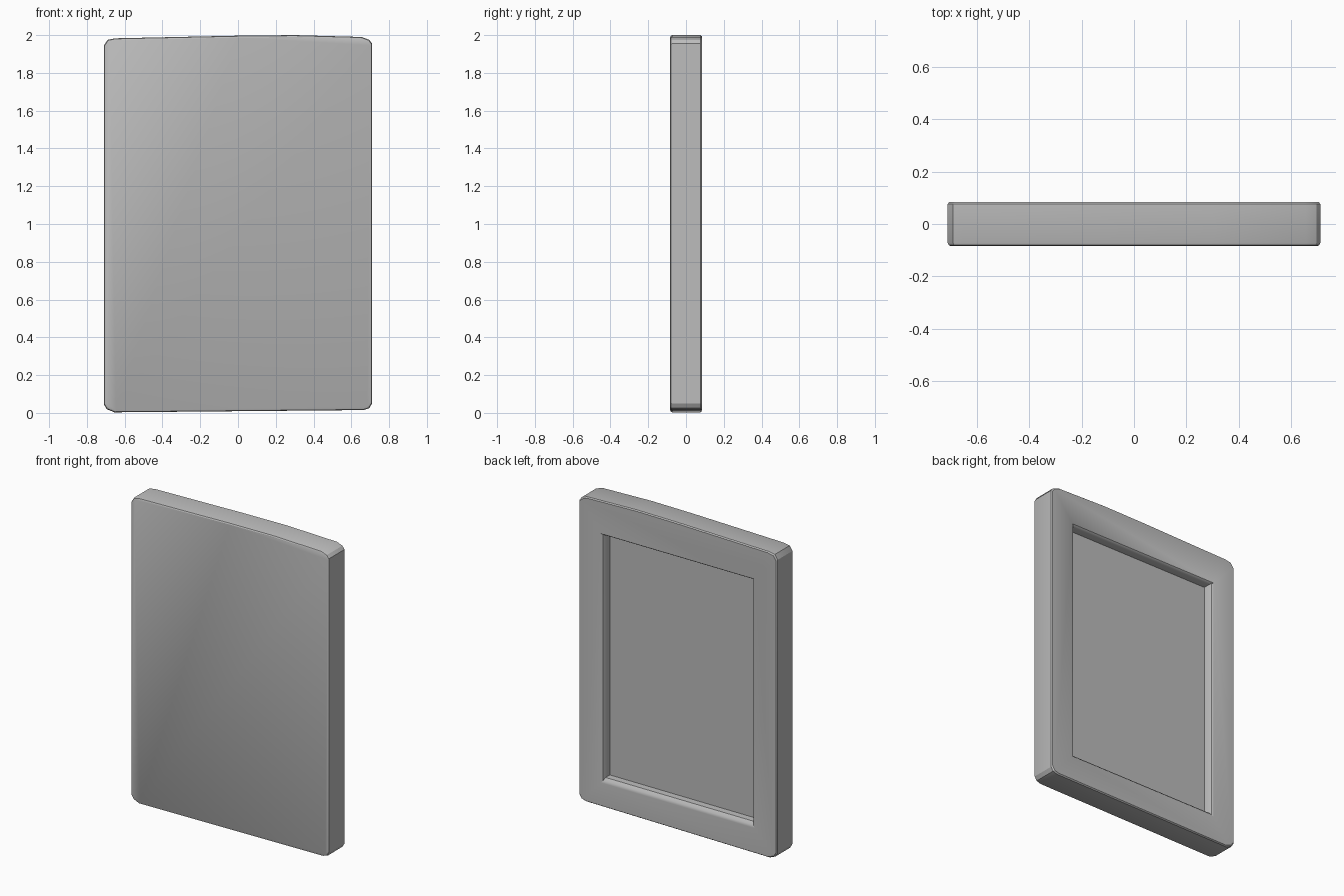
import bpy, bmesh

if "Cube" in bpy.data.objects:
    bpy.data.objects.remove(bpy.data.objects["Cube"])

grey = bpy.data.materials.new("plain grey")
grey.diffuse_color = (0.5, 0.5, 0.5, 1)
grey.use_nodes = True
grey.node_tree.nodes["Principled BSDF"].inputs["Base Color"].default_value = grey.diffuse_color


def loft(name, rings):
    """Closed solid through a list of equal-length rings of (x, y, z)."""
    bm = bmesh.new()
    loops = [[bm.verts.new(p) for p in ring] for ring in rings]
    n = len(loops[0])
    for a, b in zip(loops, loops[1:]):
        for i in range(n):
            j = (i + 1) % n
            bm.faces.new((a[i], a[j], b[j], b[i]))
    bm.faces.new(loops[0])
    bm.faces.new(loops[-1])
    bmesh.ops.recalc_face_normals(bm, faces=bm.faces)
    mesh = bpy.data.meshes.new(name)
    bm.to_mesh(mesh)
    bm.free()
    mesh.materials.append(grey)
    obj = bpy.data.objects.new(name, mesh)
    bpy.context.collection.objects.link(obj)
    return obj


# slightly irregular slab outline with clipped corners (x, z)
outline = [(-0.71, 0.045), (-0.695, 0.02), (-0.655, 0.003), (0.665, 0.015),
           (0.695, 0.025), (0.71, 0.05), (0.71, 1.955), (0.695, 1.975),
           (0.655, 1.99), (0.3, 2.0), (0.0, 1.997), (-0.65, 1.983),
           (-0.69, 1.975), (-0.71, 1.945)]


def slab_ring(y, inset):
    kx, kz = 1 - inset / 0.71, 1 - inset
    return [(x * kx, y, 1 + (z - 1) * kz) for x, z in outline]


# slab body with softened front and back rims
body = loft("panel_body", [slab_ring(-0.084, 0.01), slab_ring(-0.080, 0.003),
                           slab_ring(-0.072, 0), slab_ring(0.076, 0),
                           slab_ring(0.084, 0.006)])


def rect(y, half, low, high):
    return [(-half, y, low), (half, y, low), (half, y, high), (-half, y, high)]


# recess in the back: straight walls, then a flared lip
cutter = loft("recess_cutter", [rect(0.022, 0.53, 0.2, 1.77),
                                rect(0.062, 0.532, 0.198, 1.772),
                                rect(0.078, 0.54, 0.182, 1.776),
                                rect(0.085, 0.553, 0.165, 1.782),
                                rect(0.12, 0.553, 0.165, 1.782)])
cut = body.modifiers.new("recess", 'BOOLEAN')
cut.operation = 'DIFFERENCE'
cut.solver = 'EXACT'
cut.object = cutter

# apply the cut, drop the cutter and smooth the rims
bpy.context.view_layer.objects.active = body
body.select_set(True)
bpy.ops.object.modifier_apply(modifier="recess")
bpy.data.objects.remove(cutter)
bpy.ops.object.select_all(action='DESELECT')
body.select_set(True)
bpy.ops.object.shade_smooth_by_angle(angle=0.5)
